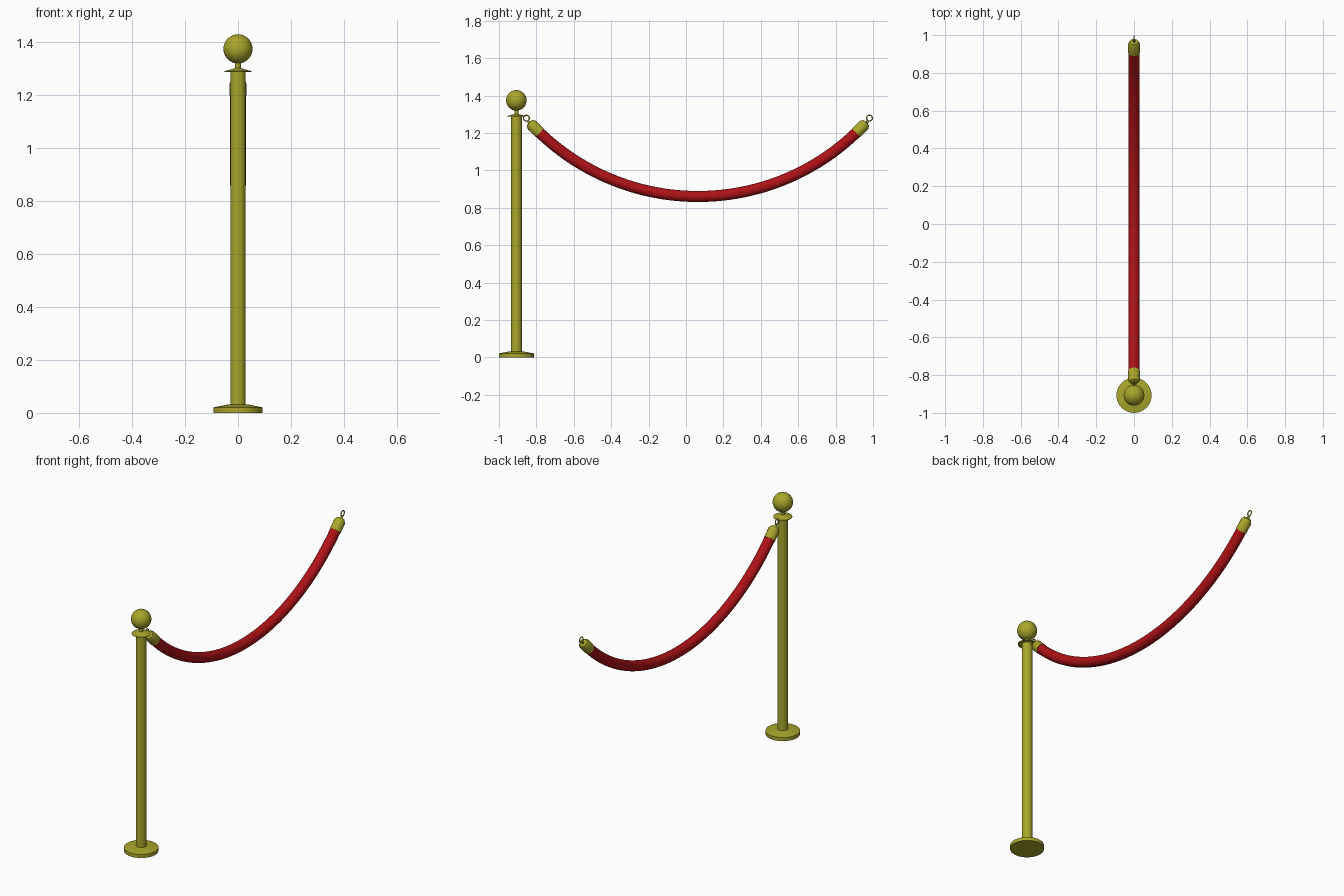
import bpy, bmesh, math
from mathutils import Vector, Matrix

if "Cube" in bpy.data.objects:
    bpy.data.objects.remove(bpy.data.objects["Cube"])

POST_Y, MID_Y = -0.907, 0.064


def material(name, rgb):
    m = bpy.data.materials.new(name)
    m.diffuse_color = (*rgb, 1)
    m.use_nodes = True
    m.node_tree.nodes["Principled BSDF"].inputs["Base Color"].default_value = m.diffuse_color
    return m


gold = material("gold", (0.40, 0.38, 0.025))
red = material("red_velvet", (0.42, 0.006, 0.008))


def finish(name, bm, mat):
    bmesh.ops.remove_doubles(bm, verts=bm.verts, dist=1e-5)
    bmesh.ops.recalc_face_normals(bm, faces=bm.faces)
    me = bpy.data.meshes.new(name)
    bm.to_mesh(me)
    bm.free()
    me.materials.append(mat)
    ob = bpy.data.objects.new(name, me)
    bpy.context.collection.objects.link(ob)
    bpy.ops.object.select_all(action='DESELECT')
    ob.select_set(True)
    bpy.context.view_layer.objects.active = ob
    bpy.ops.object.shade_smooth_by_angle(angle=math.radians(35))
    return ob


def lathe(name, profile, matrix, mat, steps=32):
    """Spin (radius, height) points around local z."""
    bm = bmesh.new()
    vs = [bm.verts.new((r, 0, z)) for r, z in profile]
    es = [bm.edges.new(p) for p in zip(vs, vs[1:])]
    bmesh.ops.spin(bm, geom=vs + es, cent=(0, 0, 0), axis=(0, 0, 1),
                   angle=2 * math.pi, steps=steps)
    bm.transform(matrix)
    return finish(name, bm, mat)


def sweep(name, path, radius, mat, sides, closed=False):
    """Round tube along a path lying in the yz plane."""
    bm = bmesh.new()
    n, rings = len(path), []
    for i, p in enumerate(path):
        a = path[i - 1] if closed or i else p
        b = path[(i + 1) % n] if closed or i < n - 1 else p
        t = (b - a).normalized()
        side, up = Vector((1, 0, 0)), Vector((0, -t.z, t.y))
        angles = [2 * math.pi * k / sides for k in range(sides)]
        rings.append([bm.verts.new(p + radius * (side * math.cos(u) + up * math.sin(u)))
                      for u in angles])
    for i in range(n if closed else n - 1):
        r0, r1 = rings[i], rings[(i + 1) % n]
        for k in range(sides):
            j = (k + 1) % sides
            bm.faces.new((r0[k], r0[j], r1[j], r1[k]))
    if not closed:
        bm.faces.new(rings[0])
        bm.faces.new(rings[-1])
    return finish(name, bm, mat)


# Stanchion: base plate, post, hook plate with neck, ball finial
at_post = Matrix.Translation((0, POST_Y, 0))
lathe("base", [(0, 0), (0.093, 0), (0.093, 0.021), (0.036, 0.032), (0, 0.032)], at_post, gold)
lathe("post", [(0, 0.03), (0.029, 0.03), (0.029, 1.288), (0, 1.288)], at_post, gold)
lathe("hook_plate", [(0, 1.287), (0.051, 1.287), (0.051, 1.290), (0.018, 1.299),
                     (0.011, 1.302), (0.011, 1.325), (0, 1.325)], at_post, gold)
ball = [(0.055 * math.sin(math.pi * i / 16), 1.374 - 0.055 * math.cos(math.pi * i / 16))
        for i in range(17)]
lathe("ball_finial", ball, at_post, gold)

# Hanging rope: circular arc
HALF, LOW_Z, SAG = 0.85, 0.860, 0.345
R = (HALF ** 2 + SAG ** 2) / (2 * SAG)
END = math.asin(HALF / R)
arc = [Vector((0, MID_Y + R * math.sin(a), LOW_Z + R * (1 - math.cos(a))))
       for a in (END * (i / 24 - 1) for i in range(49))]
sweep("rope", arc, 0.0295, red, 24)

# End caps and hanging rings, both ends
for s, label in ((-1, "near"), (1, "far")):
    tangent = Vector((0, s * math.cos(END), math.sin(END)))
    end = Vector((0, MID_Y + s * HALF, LOW_Z + SAG))
    place = Matrix.Translation(end) @ tangent.to_track_quat('Z', 'Y').to_matrix().to_4x4()
    lathe("rope_cap_" + label, [(0, -0.006), (0.0315, -0.006), (0.0315, 0.052),
                                (0.022, 0.070), (0.008, 0.073), (0.006, 0.082), (0, 0.082)],
          place, gold, 24)
    c = Vector((0, MID_Y + s * 0.917, 1.279))
    loop = [c + 0.0155 * Vector((0, math.cos(2 * math.pi * i / 24), math.sin(2 * math.pi * i / 24)))
            for i in range(24)]
    sweep("rope_ring_" + label, loop, 0.0032, gold, 8, closed=True)
